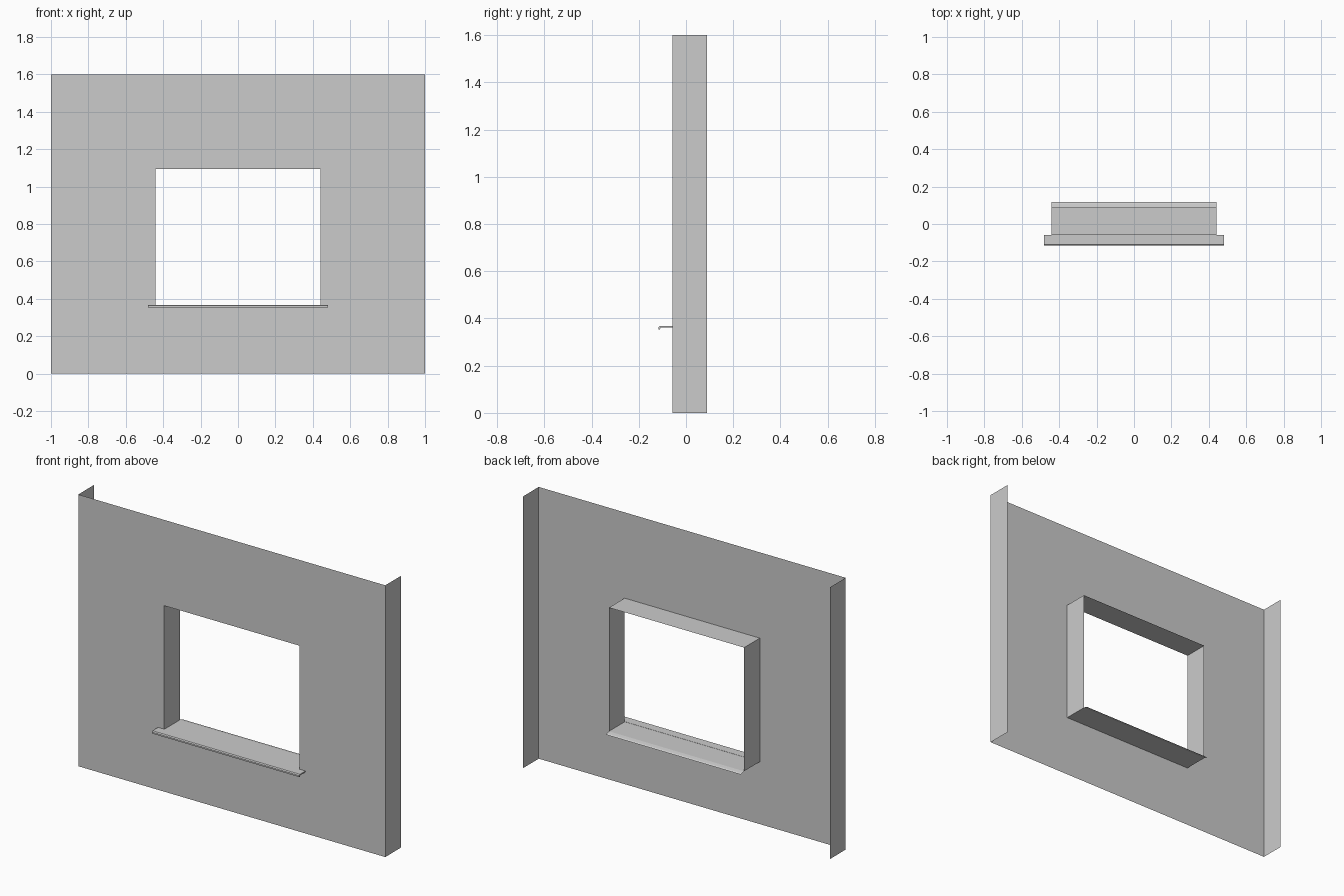
import bpy

if "Cube" in bpy.data.objects:
    bpy.data.objects.remove(bpy.data.objects["Cube"])

FRONT, BACK = -0.058, 0.088      # wall depth
W, H = 1.0, 1.6                  # wall half width, height
OW, Z0, Z1 = 0.44, 0.367, 1.095  # opening half width, bottom, top


def make(name, verts, faces):
    me = bpy.data.meshes.new(name)
    me.from_pydata(verts, [], faces)
    me.update()
    ob = bpy.data.objects.new(name, me)
    bpy.context.collection.objects.link(ob)
    return ob


def rect(hw, z0, z1, y):
    return [(-hw, y, z0), (hw, y, z0), (hw, y, z1), (-hw, y, z1)]


def bridge(name, a, b, sides=range(4)):
    """Quads joining two rectangles along the chosen sides."""
    return make(name, a + b, [(i, (i + 1) % 4, (i + 1) % 4 + 4, i + 4) for i in sides])


def sweep(name, profile, hw, closed=False):
    """Sweep a (y, z) profile across the width."""
    n = len(profile)
    verts = [(x, y, z) for x in (-hw, hw) for y, z in profile]
    faces = [(i, (i + 1) % n, (i + 1) % n + n, i + n) for i in range(n if closed else n - 1)]
    if closed:
        faces += [tuple(range(n))[::-1], tuple(range(n, 2 * n))]
    return make(name, verts, faces)


# wall face with the window opening, and its two side returns
outer, inner = rect(W, 0, H, FRONT), rect(OW, Z0, Z1, FRONT)
bridge("wall_face", outer, inner)
bridge("wall_side_returns", outer, rect(W, 0, H, BACK), (1, 3))

# jambs and lintel lining the opening
bridge("window_reveal", inner, rect(OW, Z0, Z1, BACK), (1, 2, 3))

# thin sill sheet with a drooping back edge
sweep("sill_sheet", [(0.117, 0.358), (0.108, 0.363), (BACK, Z0), (FRONT, Z0)][::-1], OW)
bpy.data.objects["sill_sheet"].data.flip_normals()

# wider front nosing with a turned-down lip
sweep("sill_nosing", [(FRONT, 0.368), (-0.110, 0.368), (-0.116, 0.363), (-0.116, 0.354),
                      (-0.110, 0.354), (-0.108, 0.361), (FRONT, 0.361)], 0.48, closed=True)
